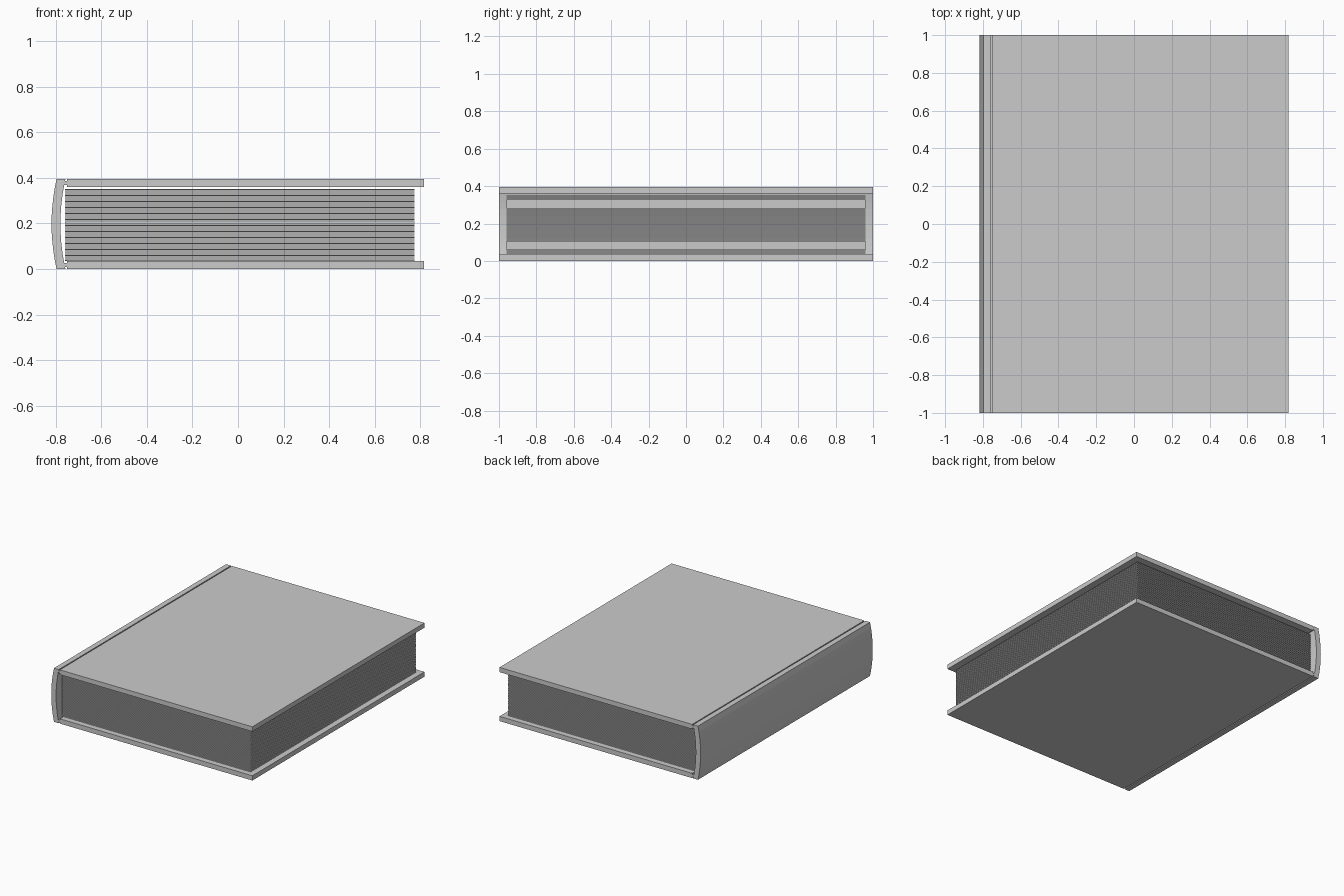
import bpy
import bmesh

cube = bpy.data.objects.get("Cube")
if cube:
    bpy.data.objects.remove(cube, do_unlink=True)

grey = bpy.data.materials.new("plain grey")
grey.use_nodes = True
grey.diffuse_color = (0.6, 0.6, 0.6, 1)
grey.node_tree.nodes["Principled BSDF"].inputs["Base Color"].default_value = (0.6, 0.6, 0.6, 1)

HEIGHT = 0.395
MID = HEIGHT / 2
BOARD = 0.035


def finish(name, bm):
    bmesh.ops.recalc_face_normals(bm, faces=bm.faces)
    mesh = bpy.data.meshes.new(name)
    bm.to_mesh(mesh)
    bm.free()
    mesh.materials.append(grey)
    obj = bpy.data.objects.new(name, mesh)
    bpy.context.collection.objects.link(obj)
    return obj


def extrude_profile(name, points, half_length):
    """Sweep an x-z outline along y."""
    bm = bmesh.new()
    face = bm.faces.new([bm.verts.new((x, -half_length, z)) for x, z in points])
    result = bmesh.ops.extrude_face_region(bm, geom=[face])
    verts = [v for v in result["geom"] if isinstance(v, bmesh.types.BMVert)]
    bmesh.ops.translate(bm, verts=verts, vec=(0, 2 * half_length, 0))
    return finish(name, bm)


def arc(x_end, bulge, steps=10):
    """Shallow curve from the bottom to the top of the spine."""
    ts = [2 * i / steps - 1 for i in range(steps + 1)]
    return [(x_end - bulge * (1 - t * t), MID + MID * t) for t in ts]


# Rounded spine
spine = arc(-0.797, 0.022) + arc(-0.758, 0.022)[::-1]
extrude_profile("spine", spine, 1.0)

# Cover boards and the thin hinges at the groove
for name, z in (("bottom", 0), ("top", HEIGHT - BOARD)):
    board = [(-0.75, z), (0.817, z), (0.817, z + BOARD), (-0.75, z + BOARD)]
    extrude_profile(name + "_cover", board, 1.0)
    low, high = z + 0.009, z + BOARD - 0.009
    hinge = [(-0.762, low), (-0.748, low), (-0.748, high), (-0.762, high)]
    extrude_profile(name + "_hinge", hinge, 1.0)

# Stack of separate sheets
SHEETS = 60
PITCH = (0.352 - BOARD) / SHEETS
bm = bmesh.new()
for i in range(SHEETS):
    sheet = bmesh.ops.create_cube(bm, size=1)["verts"]
    bmesh.ops.scale(bm, verts=sheet, vec=(1.535, 1.92, PITCH * 0.6))
    bmesh.ops.translate(bm, verts=sheet, vec=(0.0075, 0, BOARD + PITCH * (i + 0.5)))
finish("pages", bm)
